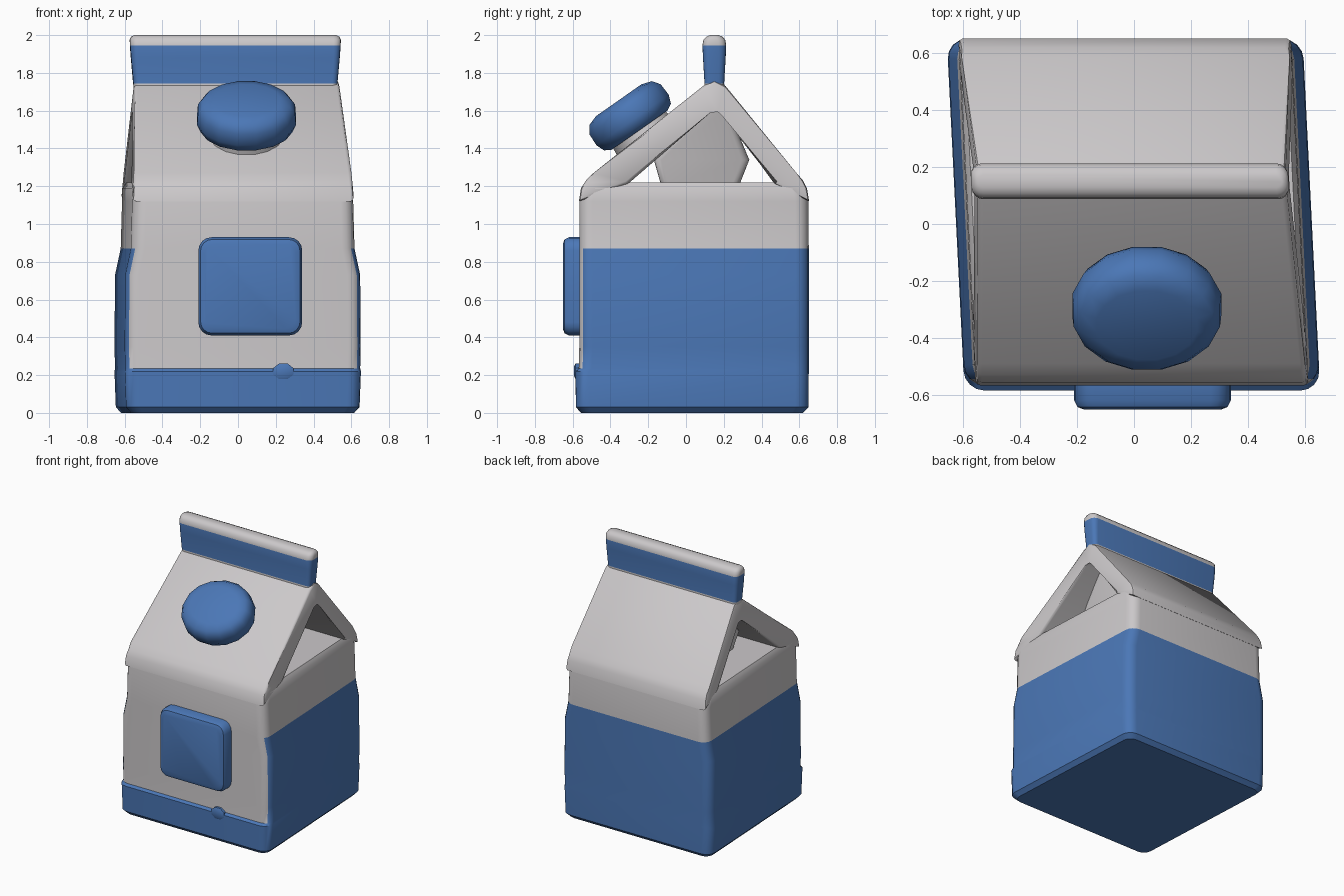
import bpy, bmesh, math
from mathutils import Matrix, Vector

if "Cube" in bpy.data.objects:
    bpy.data.objects.remove(bpy.data.objects["Cube"])


def material(name, rgb):
    m = bpy.data.materials.new(name)
    m.diffuse_color = (*rgb, 1)
    m.use_nodes = True
    m.node_tree.nodes["Principled BSDF"].inputs["Base Color"].default_value = m.diffuse_color
    return m


WHITE = material("carton white", (0.60, 0.58, 0.59))
BLUE = material("carton blue", (0.07, 0.185, 0.47))


def finish(name, bm, rule=lambda c: 0, angle=40, xf=None, skew=0.0):
    """Colour faces by rule (0 white, 1 blue), skew x along y, make a smooth object."""
    bmesh.ops.recalc_face_normals(bm, faces=bm.faces)
    for f in bm.faces:
        f.material_index = rule(f.calc_center_median())
    for v in bm.verts:
        v.co.x -= skew * v.co.y
    if xf:
        bm.transform(xf)
    me = bpy.data.meshes.new(name)
    bm.to_mesh(me)
    bm.free()
    me.materials.append(WHITE)
    me.materials.append(BLUE)
    ob = bpy.data.objects.new(name, me)
    bpy.context.collection.objects.link(ob)
    bpy.ops.object.select_all(action='DESELECT')
    ob.select_set(True)
    bpy.context.view_layer.objects.active = ob
    bpy.ops.object.shade_smooth_by_angle(angle=math.radians(angle))
    return ob


def loft(rings, seg=4):
    """Rounded rectangles (z, half width, y0, y1, corner radius) bridged upwards."""
    bm = bmesh.new()
    loops = []
    for z, hw, y0, y1, r in rings:
        loop = []
        corners = ((hw - r, y1 - r), (r - hw, y1 - r), (r - hw, y0 + r), (hw - r, y0 + r))
        for k, (cx, cy) in enumerate(corners):
            for i in range(seg + 1):
                a = math.pi / 2 * (k + i / seg)
                loop.append(bm.verts.new((cx + r * math.cos(a), cy + r * math.sin(a), z)))
        loops.append(loop)
    n = len(loops[0])
    for a, b in zip(loops, loops[1:]):
        for i in range(n):
            j = (i + 1) % n
            bm.faces.new((a[i], a[j], b[j], b[i]))
    bm.faces.new(loops[0])
    bm.faces.new(loops[-1])
    return bm


# Carton body: blue base band and blue sides and back, white front and top
def body_colour(c):
    if c.z < 0.235:
        return 1
    return int(c.z < 0.87 and c.y > -0.535)


finish("carton_body", loft([
    (0.0, 0.59, -0.555, 0.62, 0.06),
    (0.03, 0.618, -0.583, 0.648, 0.07),
    (0.22, 0.625, -0.585, 0.65, 0.07),
    (0.235, 0.622, -0.568, 0.65, 0.07),
    (0.35, 0.625, -0.565, 0.65, 0.07),
    (0.73, 0.622, -0.565, 0.65, 0.07),
    (0.87, 0.592, -0.565, 0.65, 0.07),
    (1.12, 0.585, -0.565, 0.648, 0.07),
    (1.19, 0.582, -0.552, 0.635, 0.07),
    (1.22, 0.565, -0.53, 0.615, 0.07)]), body_colour, skew=0.05)

# Gable roof: chevron profile across the carton, narrowing to the ridge
profile = [(-0.567, 1.12), (-0.556, 1.19), (-0.53, 1.23), (-0.49, 1.27),
           (0.09, 1.73), (0.15, 1.76), (0.21, 1.73),
           (0.585, 1.27), (0.62, 1.23), (0.64, 1.19), (0.652, 1.12),
           (0.47, 1.21), (0.20, 1.59), (0.17, 1.615), (0.13, 1.59), (-0.31, 1.21)]
bm = bmesh.new()
ends = []
for s in (-1, 1):
    ends.append([bm.verts.new((s * (0.587 - 0.045 * (z - 1.12) / 0.62), y, z))
                 for y, z in profile])
n = len(profile)
rims = []
for i in range(n):
    j = (i + 1) % n
    bm.faces.new((ends[0][i], ends[0][j], ends[1][j], ends[1][i]))
for e in ends:
    rims.append(bm.faces.new(e))
rim_edges = [e for f in rims for e in f.edges]
bmesh.ops.bevel(bm, geom=rim_edges, offset=0.018, segments=2, affect='EDGES', profile=0.5)
bmesh.ops.triangulate(bm, faces=[f for f in bm.faces if len(f.verts) > 4])
finish("gable_roof", bm, skew=0.05)

# Folded-in paper core beneath the roof
finish("inner_fold", loft([
    (1.20, 0.32, -0.13, 0.28, 0.04),
    (1.34, 0.35, -0.17, 0.335, 0.04),
    (1.59, 0.42, 0.08, 0.23, 0.04)]), skew=0.05)

# Top fin: blue band with a rounded white lip
finish("top_fin", loft([
    (1.71, 0.535, 0.095, 0.205, 0.03),
    (1.745, 0.54, 0.098, 0.202, 0.03),
    (1.88, 0.552, 0.09, 0.21, 0.035),
    (1.945, 0.557, 0.087, 0.213, 0.04),
    (1.975, 0.558, 0.092, 0.208, 0.04),
    (1.992, 0.55, 0.108, 0.192, 0.035),
    (2.0, 0.535, 0.128, 0.172, 0.02)]),
    lambda c: int(1.74 < c.z < 1.945), angle=60, xf=Matrix.Translation((-0.007, 0, 0)),
    skew=0.05)

# Raised square label on the front
finish("front_label", loft([
    (0.54, 0.275, 0.41, 0.93, 0.07),
    (0.62, 0.275, 0.41, 0.93, 0.07),
    (0.643, 0.263, 0.422, 0.918, 0.06),
    (0.652, 0.24, 0.445, 0.895, 0.05)]), lambda c: 1,
    xf=Matrix.Translation((0.065, 0, 0)) @ Matrix.Rotation(math.pi / 2, 4, 'X'))


def disc(sides, levels):
    """Elliptical turned solid from (height, x radius, y radius)."""
    bm = bmesh.new()
    loops = [[bm.verts.new((rx * math.cos(t), ry * math.sin(t), z))
              for t in (2 * math.pi * (i + 0.5) / sides for i in range(sides))]
             for z, rx, ry in levels]
    for a, b in zip(loops, loops[1:]):
        for i in range(sides):
            j = (i + 1) % sides
            bm.faces.new((a[i], a[j], b[j], b[i]))
    bm.faces.new(loops[0])
    bm.faces.new(loops[-1])
    return bm


# Spout neck and cap, tilted with the front roof slope
tilt = Matrix.Translation((0.045, -0.30, 1.575)) @ Matrix.Rotation(math.radians(35), 4, 'X')
finish("spout_neck", disc(16, [(-0.22, 0.22, 0.19), (-0.07, 0.19, 0.17)]), xf=tilt)
finish("spout_cap", disc(16, [
    (-0.095, 0.215, 0.185), (-0.075, 0.25, 0.22), (-0.03, 0.267, 0.238),
    (0.04, 0.262, 0.235), (0.08, 0.235, 0.205), (0.098, 0.18, 0.15)]),
    lambda c: 1, angle=60, xf=tilt)

# Small bump on the base band
finish("base_button", disc(8, [(0.55, 0.058, 0.045), (0.585, 0.058, 0.045), (0.592, 0.04, 0.03)]),
       lambda c: 1,
       xf=Matrix.Translation((0.24, 0, 0.22)) @ Matrix.Rotation(math.pi / 2, 4, 'X'))
